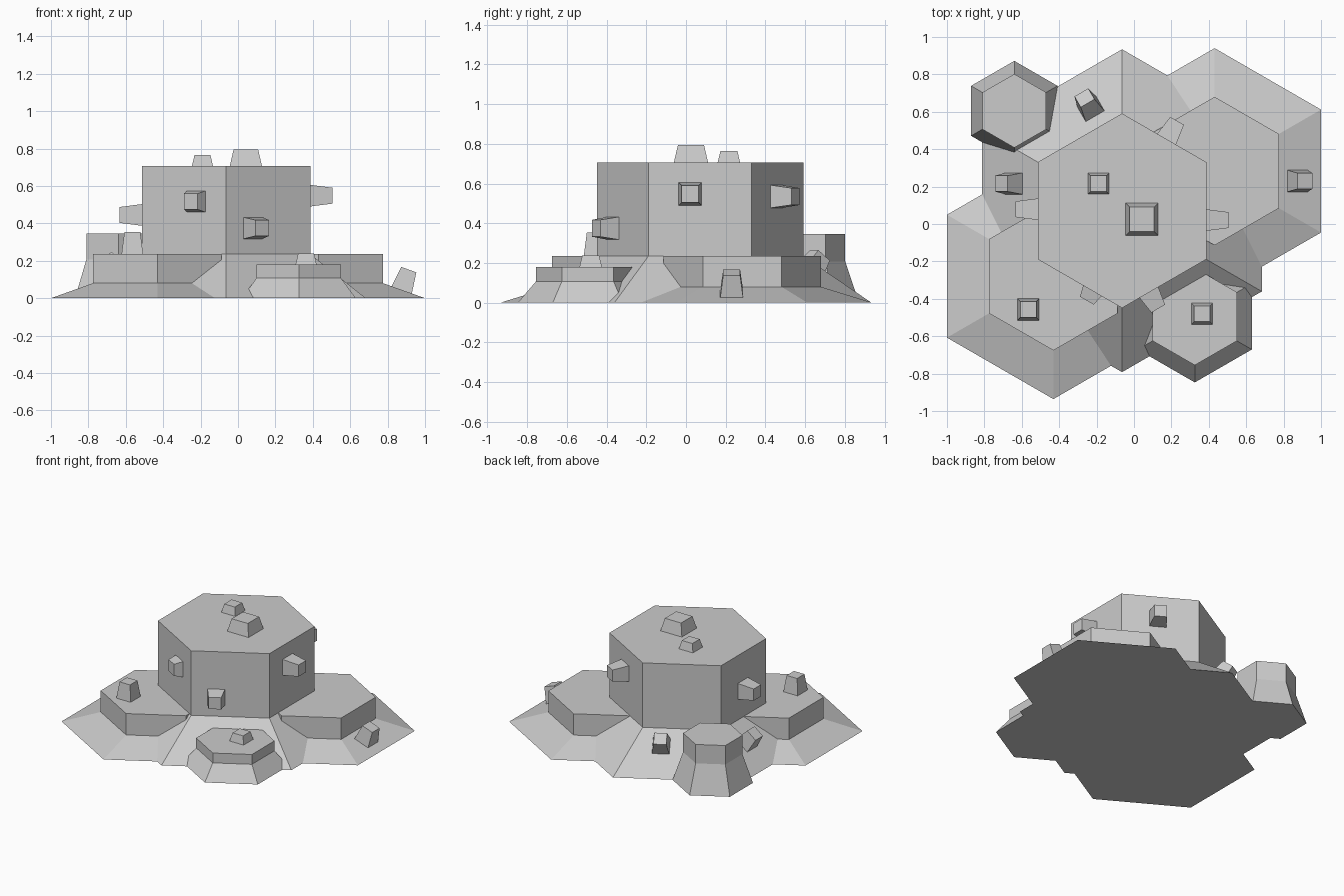
import bpy, bmesh, math
from mathutils import Vector, Matrix

if "Cube" in bpy.data.objects:
    bpy.data.objects.remove(bpy.data.objects["Cube"])


def finish(name, bm):
    bmesh.ops.recalc_face_normals(bm, faces=bm.faces)
    me = bpy.data.meshes.new(name)
    bm.to_mesh(me)
    bm.free()
    ob = bpy.data.objects.new(name, me)
    bpy.context.collection.objects.link(ob)
    return ob


# Hexagonal tower: flared skirt, then straight walls
def hex_tower(name, cx, cy, r_base, r_top, z_mid, z_top):
    bm = bmesh.new()
    rings = []
    for r, z in ((r_base, 0), (r_top, z_mid), (r_top, z_top)):
        angles = [math.radians(30 + 60 * i) for i in range(6)]
        rings.append([bm.verts.new((cx + r * math.cos(a), cy + r * math.sin(a), z)) for a in angles])
    for lo, hi in zip(rings, rings[1:]):
        for i in range(6):
            j = (i + 1) % 6
            bm.faces.new((lo[i], lo[j], hi[j], hi[i]))
    bm.faces.new(rings[0])
    bm.faces.new(rings[-1])
    return finish(name, bm)


# Tapered square block standing on a surface point, pointing along a normal
def stud(name, base, normal, height, width=0.118, tip=0.085, sink=0.01):
    n = Vector(normal).normalized()
    up = Vector((0, 0, 1))
    side = up.cross(n).normalized() if abs(n.z) < 0.999 else Vector((1, 0, 0))
    other = n.cross(side)
    rot = Matrix((side, other, n)).transposed().to_4x4()
    bm = bmesh.new()
    bmesh.ops.create_cube(bm, size=1)
    for v in bm.verts:
        w = tip if v.co.z > 0 else width
        v.co = (v.co.x * w, v.co.y * w, height if v.co.z > 0 else -sink)
    bm.transform(Matrix.Translation(base) @ rot)
    return finish(name, bm)


CX, CY = -0.064, 0.071
R_BASE, R_TOP, Z_MID = 0.863, 0.52, 0.235
A_BASE, A_TOP = R_BASE * 0.866, R_TOP * 0.866

# Towers
hex_tower("main_tower", CX, CY, R_BASE, R_TOP, Z_MID, 0.706)
hex_tower("left_tower", -0.431, -0.279, 0.657, 0.397, 0.08, 0.236)
hex_tower("right_tower", 0.431, 0.283, 0.657, 0.397, 0.08, 0.236)
hex_tower("front_small_tower", 0.325, -0.495, 0.352, 0.26, 0.108, 0.18)
hex_tower("back_small_tower", -0.64, 0.605, 0.267, 0.197, 0.207, 0.345)

# Studs on the flat tops: x, y, z, height
UP = (0, 0, 1)
stud("large_roof_stud", (0.042, 0.025, 0.706), UP, 0.089, 0.177, 0.131)
for i, (x, y, z, h) in enumerate(((-0.19, 0.216, 0.706, 0.059),
                                  (-0.565, -0.457, 0.236, 0.117),
                                  (0.364, -0.48, 0.18, 0.058))):
    stud(f"top_stud_{i}", (x, y, z), UP, h)


# Studs on the main tower: facing angle, sideways offset, height z, protrusion
def on_main(angle, offset, dist, z):
    a = math.radians(angle)
    n, t = Vector((math.cos(a), math.sin(a), 0)), Vector((-math.sin(a), math.cos(a), 0))
    return Vector((CX, CY, z)) + n * dist + t * offset, n


for i, (ang, off, z, h) in enumerate(((180, -0.008, 0.445, 0.118),
                                      (0, -0.05, 0.548, 0.118),
                                      (240, 0.077, 0.517, 0.06),
                                      (300, -0.094, 0.375, 0.1),
                                      (60, -0.015, 0.535, 0.113))):
    p, n = on_main(ang, off, A_TOP, z)
    stud(f"wall_stud_{i}", p, n, h)

# Studs on the sloping skirts
for i, (ang, off, dist) in enumerate(((180, -0.145, 0.577), (120, -0.128, 0.555))):
    z = Z_MID * (A_BASE - dist) / (A_BASE - A_TOP)
    p, n = on_main(ang, off, dist, z)
    stud(f"skirt_stud_{i}", p, n * Z_MID + Vector((0, 0, A_BASE - A_TOP)), 0.11)
stud("right_skirt_stud", (0.875, 0.23, 0.044), (0.08, 0, 0.225), 0.115)
